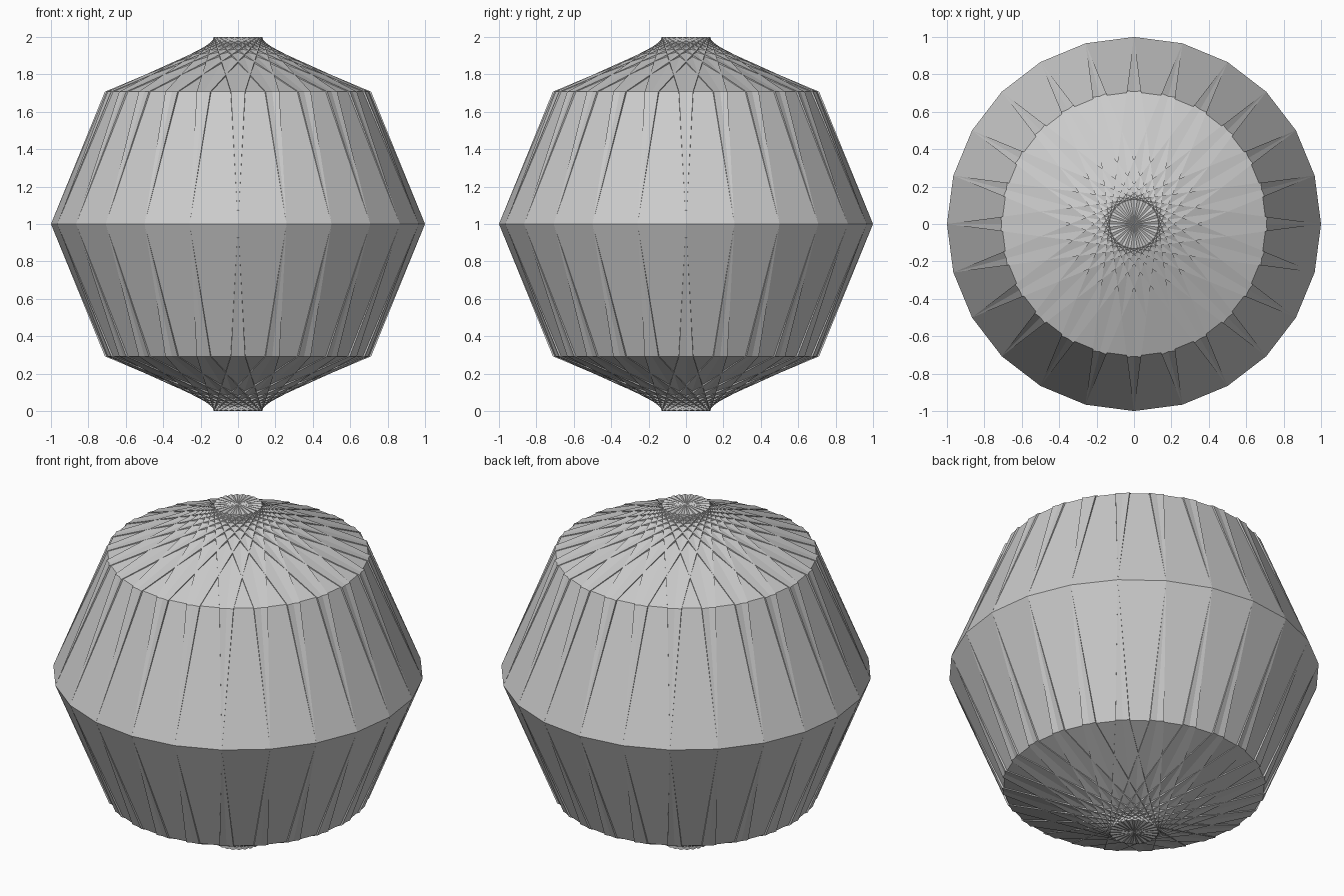
import bpy, math

if "Cube" in bpy.data.objects:
    bpy.data.objects.remove(bpy.data.objects["Cube"])

# Lantern body: twelve crossed octagonal discs fanned around the vertical axis
COUNT = 12
STEP = math.pi / COUNT
RADIUS = math.cos(STEP / 2)        # disc reach sideways
HALF = math.sin(STEP / 2)          # half thickness, so neighbours meet at the equator


def octagonal_disc(name, angle):
    ring = [(RADIUS * math.cos(k * math.pi / 4), 1 + math.sin(k * math.pi / 4)) for k in range(8)]
    verts = [(x, side * HALF, z) for side in (-1, 1) for x, z in ring]
    faces = [(k, (k + 1) % 8, (k + 1) % 8 + 8, k + 8) for k in range(8)]
    faces = [f[::-1] for f in faces]
    faces += [tuple(range(8)), tuple(range(15, 7, -1))]
    mesh = bpy.data.meshes.new(name)
    mesh.from_pydata(verts, [], faces)
    mesh.update()
    obj = bpy.data.objects.new(name, mesh)
    obj.rotation_euler.z = angle
    bpy.context.collection.objects.link(obj)
    return obj


for i in range(COUNT):
    octagonal_disc(f"lantern_disc_{i + 1}", (i + 0.5) * STEP)
